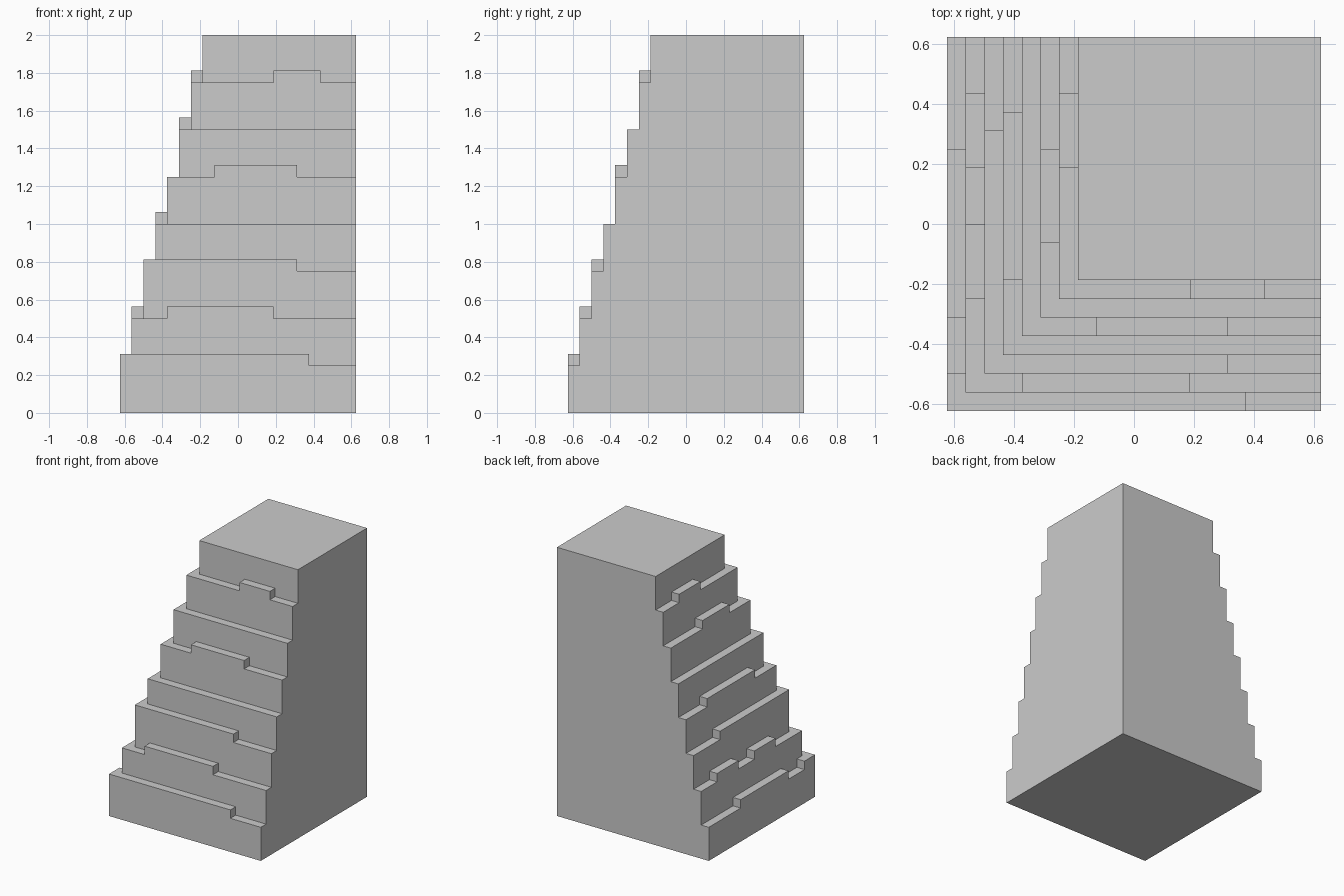
import bpy, bmesh
from math import radians
from mathutils import Vector

if "Cube" in bpy.data.objects:
    bpy.data.objects.remove(bpy.data.objects["Cube"])

UNIT = 1 / 16          # everything sits on a 1/16 grid
SIZE, TIERS, RISE = 20, 8, 4

# Raised edge blocks per tier, as (start, end) grid steps along each ledge
FRONT = {0: [(0, 16)], 1: [(4, 13)], 2: [(2, 15)], 4: [(8, 15)], 6: [(13, 17)]}
LEFT = {0: [(0, 2), (5, 14)], 1: [(6, 10), (13, 17)], 2: [(2, 15)],
        3: [(7, 16)], 5: [(9, 14)], 6: [(13, 17)]}

solid = set()


def add_block(x, y, z):
    """Fill a box given as (start, end) grid ranges."""
    solid.update((i, j, k) for i in range(*x) for j in range(*y) for k in range(*z))


# Tiers step back on the front and left; raised blocks sit on each ledge
for t in range(TIERS):
    top = RISE * (t + 1)
    add_block((t, SIZE), (t, SIZE), (top - RISE, top))
    for span in FRONT.get(t, []):
        add_block(span, (t, t + 1), (top, top + 1))
    for span in LEFT.get(t, []):
        add_block((t, t + 1), span, (top, top + 1))

# Skin only the exposed sides, giving one watertight shell
bm = bmesh.new()
corners = {}


def corner(p):
    key = tuple(p)
    if key not in corners:
        corners[key] = bm.verts.new(((p[0] - SIZE / 2) * UNIT,
                                     (p[1] - SIZE / 2) * UNIT, p[2] * UNIT))
    return corners[key]


for cell in sorted(solid):
    for axis in range(3):
        u, v = (axis + 1) % 3, (axis + 2) % 3
        for side in (0, 1):
            neighbour = list(cell)
            neighbour[axis] += 2 * side - 1
            if tuple(neighbour) in solid:
                continue
            quad = []
            for du, dv in ((0, 0), (1, 0), (1, 1), (0, 1)):
                p = list(cell)
                p[axis] += side
                p[u] += du
                p[v] += dv
                quad.append(corner(p))
            bm.faces.new(quad if side else quad[::-1])

# Merge the grid squares into large flat faces
bmesh.ops.dissolve_limit(bm, angle_limit=radians(1), verts=bm.verts[:], edges=bm.edges[:])

mesh = bpy.data.meshes.new("stepped_cliff")
bm.to_mesh(mesh)
bm.free()
bpy.context.collection.objects.link(bpy.data.objects.new("stepped_cliff", mesh))
